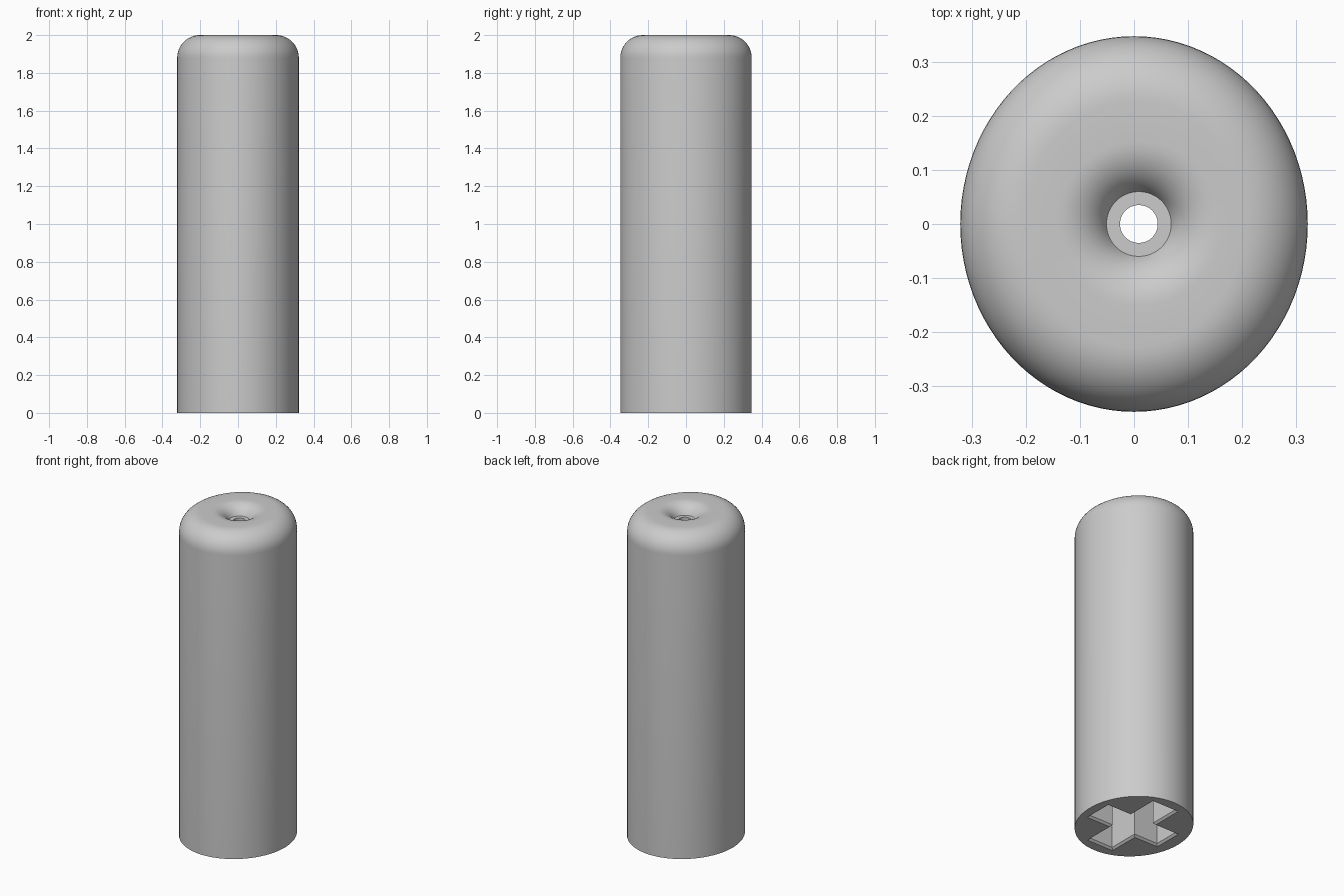
import bpy, bmesh
from math import sin, cos, pi, acos

if "Cube" in bpy.data.objects:
    bpy.data.objects.remove(bpy.data.objects["Cube"])

SIDES = 96
RX, RY, HEIGHT = 0.322, 0.348, 2.0
ROUND = 0.12              # rounding of the top edge
OFFSET = 0.009            # the hole and socket sit slightly off centre
DIP, DIP_R, SEAT_R, HOLE_R = 0.06, 0.1, 0.06, 0.035

grey = bpy.data.materials.new("plain grey")
grey.use_nodes = True
grey.diffuse_color = (0.6, 0.6, 0.6, 1)
grey.node_tree.nodes["Principled BSDF"].inputs["Base Color"].default_value = (0.6, 0.6, 0.6, 1)


def ring(bm, rx, ry, cx, z):
    return [bm.verts.new((cx + rx * cos(2 * pi * i / SIDES),
                          ry * sin(2 * pi * i / SIDES), z)) for i in range(SIDES)]


def bridge(bm, a, b):
    n = len(a)
    for i in range(n):
        j = (i + 1) % n
        bm.faces.new((a[i], a[j], b[j], b[i]))


def finish(bm, name):
    bmesh.ops.recalc_face_normals(bm, faces=bm.faces)
    mesh = bpy.data.meshes.new(name)
    bm.to_mesh(mesh)
    bm.free()
    obj = bpy.data.objects.new(name, mesh)
    bpy.context.collection.objects.link(obj)
    mesh.materials.append(grey)
    return obj


# Handle: oval wall, rounded top edge, dished screw seat, through hole
profile = [(RX, RY, 0, 0)]
for k in range(13):
    a = k / 12 * pi / 2
    inset = ROUND * (1 - cos(a))
    profile.append((RX - inset, RY - inset, 0, HEIGHT - ROUND + ROUND * sin(a)))
steep = acos(1 - DIP / DIP_R)
for k in range(11):
    a = k / 10 * steep
    r = SEAT_R + DIP_R * (sin(steep) - sin(a))
    profile.append((r, r, OFFSET, HEIGHT - DIP_R * (1 - cos(a))))
profile.append((HOLE_R, HOLE_R, OFFSET, HEIGHT - DIP))
profile.append((HOLE_R, HOLE_R, OFFSET, 0))
bm = bmesh.new()
rings = [ring(bm, *p) for p in profile]
for a, b in zip(rings, rings[1:] + rings[:1]):
    bridge(bm, a, b)
handle = finish(bm, "handle")

# Cross-shaped socket with a chamfered mouth
ARM_X, ARM_Y, HALF, CHAMFER, DEPTH = 0.245, 0.275, 0.08, 0.012, 0.9


def cross(bm, grow, z):
    ax, ay, w = ARM_X + grow, ARM_Y + grow, HALF + grow
    quarter = [(ax, w), (w, w), (w, ay)]
    pts = quarter + [(-x, y) for x, y in reversed(quarter)]
    pts += [(-x, -y) for x, y in pts]
    return [bm.verts.new((OFFSET + x, y, z)) for x, y in pts]


bm = bmesh.new()
levels = [cross(bm, g, z) for g, z in
          ((CHAMFER, -0.05), (CHAMFER, 0), (0, CHAMFER), (0, DEPTH))]
for a, b in zip(levels, levels[1:]):
    bridge(bm, a, b)
bm.faces.new(levels[0])
bm.faces.new(levels[-1])
cutter = finish(bm, "socket_cutter")
cutter.hide_render = True

# Cut the socket and smooth the curved surfaces
cut = handle.modifiers.new("socket", 'BOOLEAN')
cut.operation = 'DIFFERENCE'
cut.solver = 'EXACT'
cut.object = cutter
bpy.ops.object.select_all(action='DESELECT')
bpy.context.view_layer.objects.active = handle
handle.select_set(True)
bpy.ops.object.modifier_apply(modifier=cut.name)
bpy.data.objects.remove(cutter)
bpy.ops.object.shade_smooth_by_angle(angle=pi / 6)
